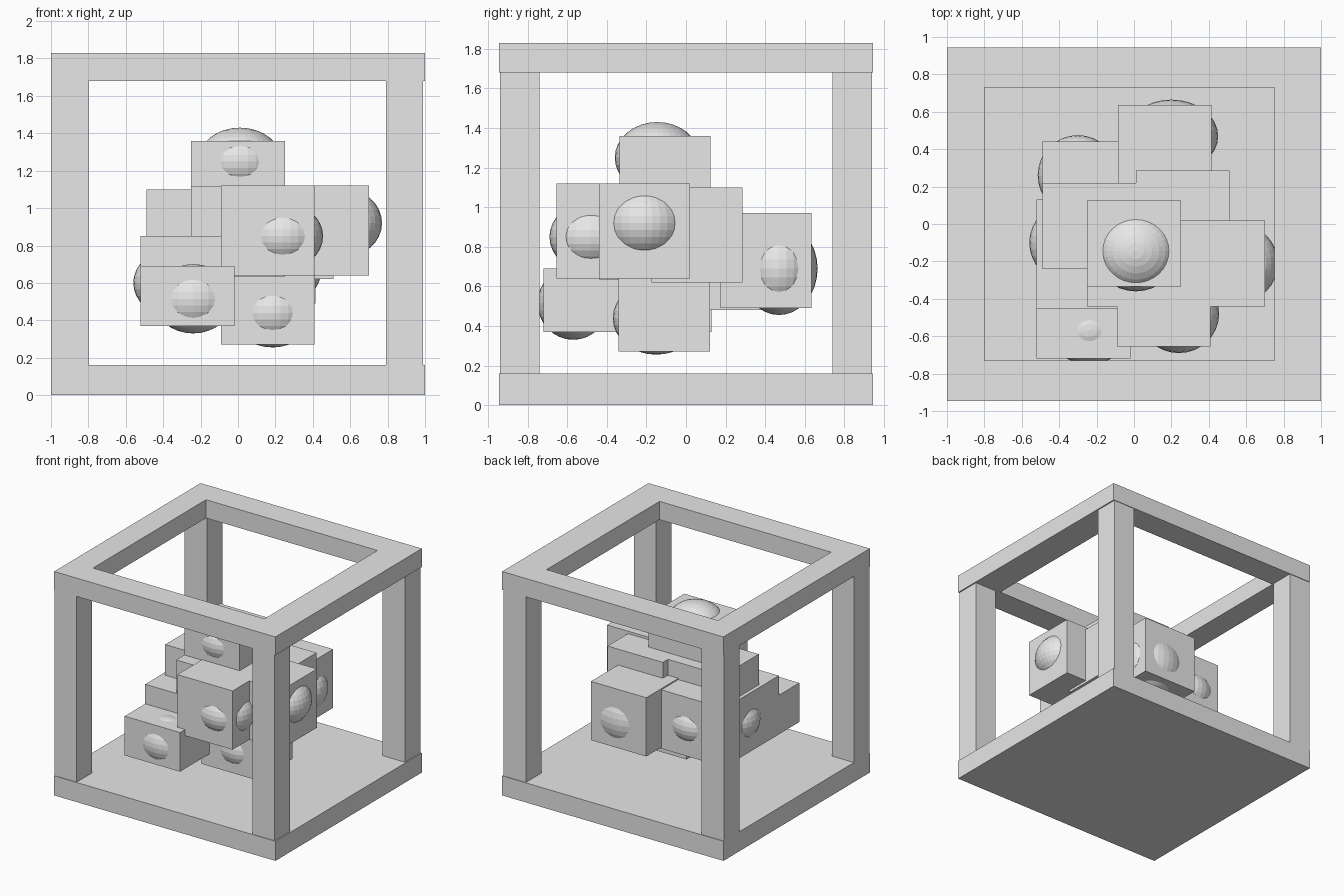
import bpy
from mathutils import Vector

cube = bpy.data.objects.get("Cube")
if cube:
    bpy.data.objects.remove(cube, do_unlink=True)

grey = bpy.data.materials.new("plain grey")
grey.diffuse_color = (0.8, 0.8, 0.8, 1)
grey.use_nodes = True
grey.node_tree.nodes["Principled BSDF"].inputs["Base Color"].default_value = (0.8, 0.8, 0.8, 1)


def finish(name):
    obj = bpy.context.object
    obj.name = name
    obj.data.materials.append(grey)
    return obj


def box(name, low, high):
    """Box between two opposite corners."""
    low, high = Vector(low), Vector(high)
    bpy.ops.mesh.primitive_cube_add(size=1, location=(low + high) / 2)
    obj = finish(name)
    for v in obj.data.vertices:
        v.co *= high - low


def ball(name, centre, radii):
    """Flat-faceted ellipsoid."""
    bpy.ops.mesh.primitive_uv_sphere_add(segments=32, ring_count=16, radius=1, location=centre)
    obj = finish(name)
    for v in obj.data.vertices:
        v.co *= Vector(radii)


# Floor slab
W, D, H = 1.0, 0.945, 1.83
SLAB, RIM = 0.16, 1.68
box("floor_slab", (-W, -D, 0), (W, D, SLAB))

# Corner posts
for side, x in (("right", -W), ("left", 0.79)):
    for end, y in (("front", -D + 0.005), ("back", 0.74)):
        box(f"{end}_{side}_post", (x, y, SLAB), (x + 0.2, y + 0.2, RIM))

# Top rim beams
box("right_rim", (-W, -D, RIM), (-0.8, D, H))
box("left_rim", (0.75, -D, RIM), (W, D, H))
box("front_rim", (-0.8, -D, RIM), (0.75, -0.73, H))
box("back_rim", (-0.8, 0.73, RIM), (0.75, D, H))

# Stacked blocks of the standard size, placed by their low corner
SIZE = Vector((0.5, 0.46, 0.48))
blocks = {
    "top_block": (-0.25, -0.335, 0.88),
    "front_block": (-0.09, -0.655, 0.64),
    "left_block": (0.2, -0.44, 0.64),
    "core_block": (-0.25, -0.44, 0.635),
    "middle_left_block": (0.01, -0.175, 0.62),
    "middle_right_block": (-0.49, -0.24, 0.62),
    "back_left_block": (-0.085, 0.175, 0.49),
    "back_right_block": (-0.49, -0.02, 0.48),
    "bottom_block": (-0.09, -0.34, 0.27),
}
for name, low in blocks.items():
    box(name, low, Vector(low) + SIZE)

# Lower blocks of their own size
box("right_block", (-0.52, -0.455, 0.37), (-0.02, 0.13, 0.85))
box("low_front_block", (-0.52, -0.72, 0.37), (-0.02, -0.42, 0.69))

# Balls bulging through the block faces
ball("top_ball", (0.01, -0.145, 1.25), (0.225, 0.215, 0.18))
ball("front_ball", (0.24, -0.48, 0.85), (0.215, 0.21, 0.18))
ball("left_ball", (0.56, -0.21, 0.92), (0.21, 0.21, 0.185))
ball("back_left_ball", (0.2, 0.47, 0.69), (0.25, 0.195, 0.235))
ball("back_right_ball", (-0.3, 0.26, 0.7), (0.215, 0.215, 0.18))
ball("bottom_ball", (0.185, -0.15, 0.44), (0.22, 0.22, 0.185))
ball("right_ball", (-0.35, -0.1, 0.6), (0.21, 0.21, 0.18))
ball("low_front_ball", (-0.24, -0.57, 0.515), (0.215, 0.18, 0.185))
